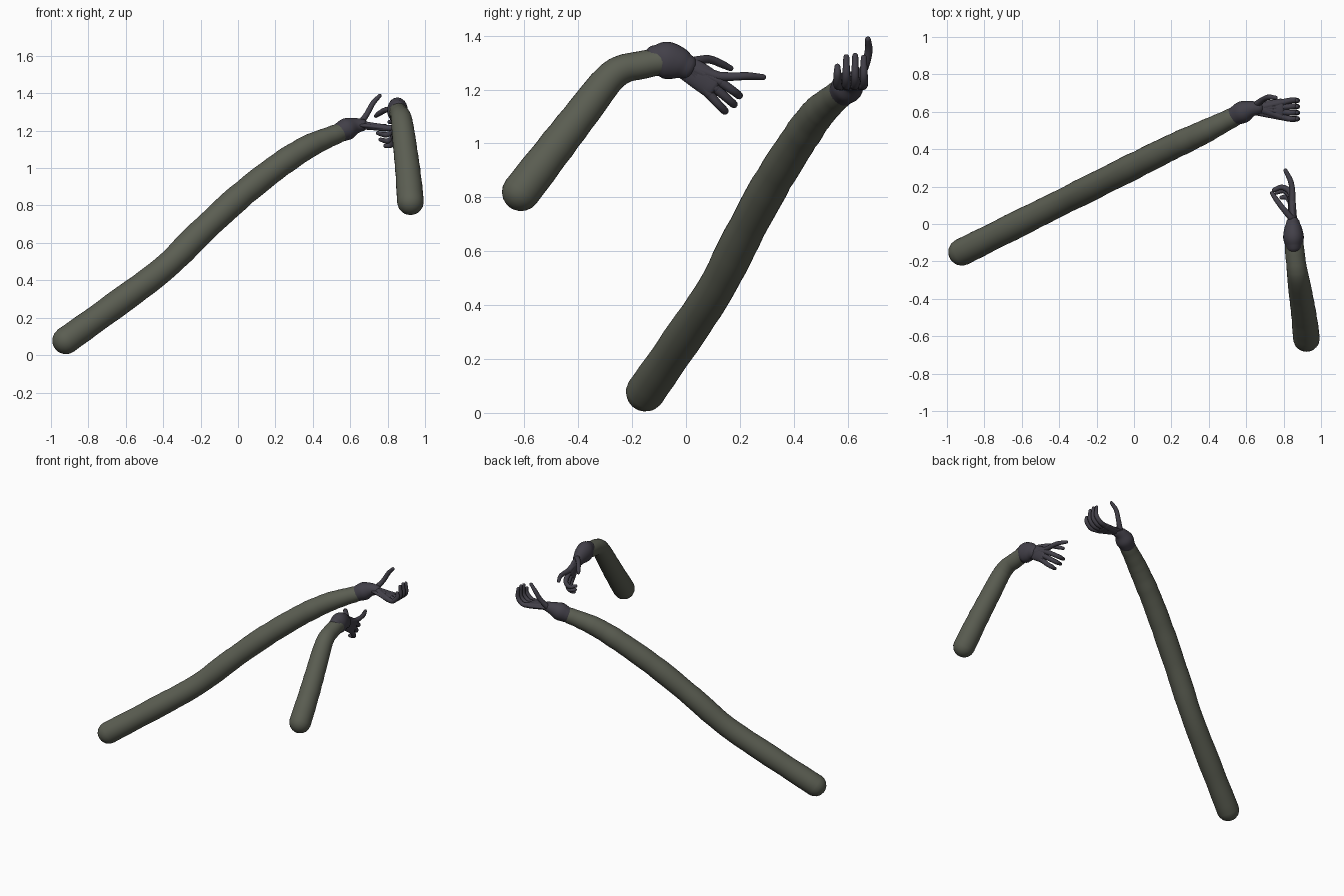
import bpy, bmesh, math, random
from mathutils import Vector

if "Cube" in bpy.data.objects:
    bpy.data.objects.remove(bpy.data.objects["Cube"])

random.seed(4)


def material(name, rgb):
    m = bpy.data.materials.new(name)
    m.diffuse_color = (*rgb, 1)
    m.use_nodes = True
    m.node_tree.nodes["Principled BSDF"].inputs["Base Color"].default_value = m.diffuse_color
    return m


SLEEVE = material("olive grey cloth", (0.105, 0.112, 0.085))
GLOVE = material("dark violet grey", (0.055, 0.051, 0.066))


def spline(p, steps):
    """Smooth curve through (x, y, z, radius) points."""
    pts = [Vector(q) for q in p]
    pts = [2 * pts[0] - pts[1]] + pts + [2 * pts[-1] - pts[-2]]
    out = []
    for i in range(1, len(pts) - 2):
        a, b, c, d = pts[i - 1:i + 3]
        for k in range(steps):
            t = k / steps
            out.append(0.5 * (2 * b + (c - a) * t + (2 * a - 5 * b + 4 * c - d) * t * t
                              + (3 * b - a - 3 * c + d) * t ** 3))
    return out + [pts[-2]]


def tube(bm, points, side=(0, 0, 1), flat=1.0, sides=12, steps=4, wobble=0.0):
    """Sweep an ellipse along a curve and close both ends with round caps."""
    path = spline(points, steps)
    pos = [q.xyz for q in path]
    rad = [q.w * (1 + random.uniform(-wobble, wobble)) for q in path]
    tan = [(pos[min(i + 1, len(pos) - 1)] - pos[max(i - 1, 0)]).normalized()
           for i in range(len(pos))]
    stations = []
    caps = [math.radians(a) for a in (80, 60, 40, 20)]
    for a in caps:
        stations.append((pos[0] - tan[0] * rad[0] * flat * math.sin(a), tan[0], rad[0] * math.cos(a)))
    stations += list(zip(pos, tan, rad))
    for a in reversed(caps):
        stations.append((pos[-1] + tan[-1] * rad[-1] * flat * math.sin(a), tan[-1], rad[-1] * math.cos(a)))
    rings = []
    for c, t, r in stations:
        u = Vector(side)
        u = (u - t * u.dot(t)).normalized()
        v = t.cross(u)
        rings.append([bm.verts.new(c + u * r * math.cos(2 * math.pi * k / sides)
                                   + v * r * flat * math.sin(2 * math.pi * k / sides))
                      for k in range(sides)])
    for a, b in zip(rings, rings[1:]):
        for k in range(sides):
            n = (k + 1) % sides
            bm.faces.new((a[k], a[n], b[n], b[k]))
    bm.faces.new(rings[0][::-1])
    bm.faces.new(rings[-1])


def finish(bm, name, mat):
    bmesh.ops.recalc_face_normals(bm, faces=bm.faces)
    for f in bm.faces:
        f.smooth = True
    me = bpy.data.meshes.new(name)
    bm.to_mesh(me)
    bm.free()
    me.materials.append(mat)
    bpy.context.collection.objects.link(bpy.data.objects.new(name, me))


def part(name, mat, points, **kw):
    bm = bmesh.new()
    tube(bm, points, **kw)
    finish(bm, name, mat)


def digits(name, chains, wrist, side):
    """Fingers with tapering joints, each with a tendon ridge back to the wrist."""
    bm = bmesh.new()
    for chain in chains:
        radii = (0.018, 0.0155, 0.0145, 0.011)
        tube(bm, [(*p, r) for p, r in zip(chain, radii)], side=side, sides=10)
        if wrist:
            mid = (Vector(wrist) + Vector(chain[0])) / 2
            tube(bm, [(*wrist, 0.024), (*mid, 0.021), (*chain[0], 0.019)], side=side, sides=10)
    finish(bm, name, GLOVE)


# Long arm
part("long_sleeve", SLEEVE,
     [(-.92, -.15, .078, .074), (-.66, -.02, .265, .071), (-.4, .11, .46, .07),
      (-.2, .21, .655, .07), (0, .31, .84, .07), (.2, .41, 1.0, .068),
      (.35, .48, 1.1, .063), (.45, .53, 1.15, .057), (.56, .585, 1.195, .05)],
     sides=28, steps=6, wobble=.025)
part("long_arm_cuff", GLOVE,
     [(.545, .58, 1.19, .052), (.585, .6, 1.21, .059), (.625, .615, 1.225, .044),
      (.66, .62, 1.23, .034)], sides=24)
part("long_arm_palm", GLOVE,
     [(.64, .62, 1.23, .036), (.72, .615, 1.222, .047), (.785, .613, 1.215, .058)],
     side=(0, 1, 0), flat=.36, sides=20)
digits("long_arm_fingers",
       [[(.785, .61 + .75 * (y - .61), 1.215), (.835, y, 1.217), (.872, y, 1.255), (.87, y, top)]
        for y, top in ((.562, 1.285), (.595, 1.32), (.628, 1.325), (.66, 1.318))],
       (.66, .62, 1.23), (0, 1, 0))
digits("long_arm_thumb", [[(.655, .64, 1.24), (.69, .665, 1.29), (.72, .678, 1.345), (.757, .675, 1.386)]],
       None, (0, 1, 0))

# Short arm
part("short_sleeve", SLEEVE,
     [(.922, -.612, .82, .071), (.91, -.5, .965, .068), (.892, -.38, 1.12, .063),
      (.878, -.29, 1.235, .058), (.87, -.235, 1.275, .054), (.862, -.17, 1.29, .052),
      (.855, -.09, 1.305, .05)], side=(1, 0, 0), sides=28, steps=5, wobble=.015)
part("short_arm_cuff", GLOVE,
     [(.855, -.115, 1.31, .055), (.853, -.075, 1.309, .069), (.851, -.03, 1.298, .061),
      (.85, .0, 1.285, .047)], flat=.8, sides=24)
part("short_arm_palm", GLOVE,
     [(.85, -.005, 1.285, .045), (.848, .05, 1.25, .05), (.844, .1, 1.215, .05)],
     side=(0, .53, .85), flat=.42, sides=20)
digits("short_arm_fingers",
       [[(.846, .12, 1.248), (.847, .175, 1.248), (.837, .23, 1.25), (.81, .286, 1.246)],
        [(.845, .125, 1.23), (.832, .175, 1.195), (.79, .197, 1.178), (.748, .182, 1.187)],
        [(.843, .11, 1.205), (.83, .155, 1.165), (.8, .178, 1.145), (.762, .168, 1.152)],
        [(.842, .085, 1.185), (.835, .12, 1.145), (.815, .143, 1.122), (.788, .142, 1.119)]],
       (.85, .015, 1.28), (0, .53, .85))
digits("short_arm_thumb", [[(.838, .035, 1.305), (.795, .085, 1.312), (.76, .132, 1.295), (.738, .165, 1.279)]],
       None, (0, 0, 1))
